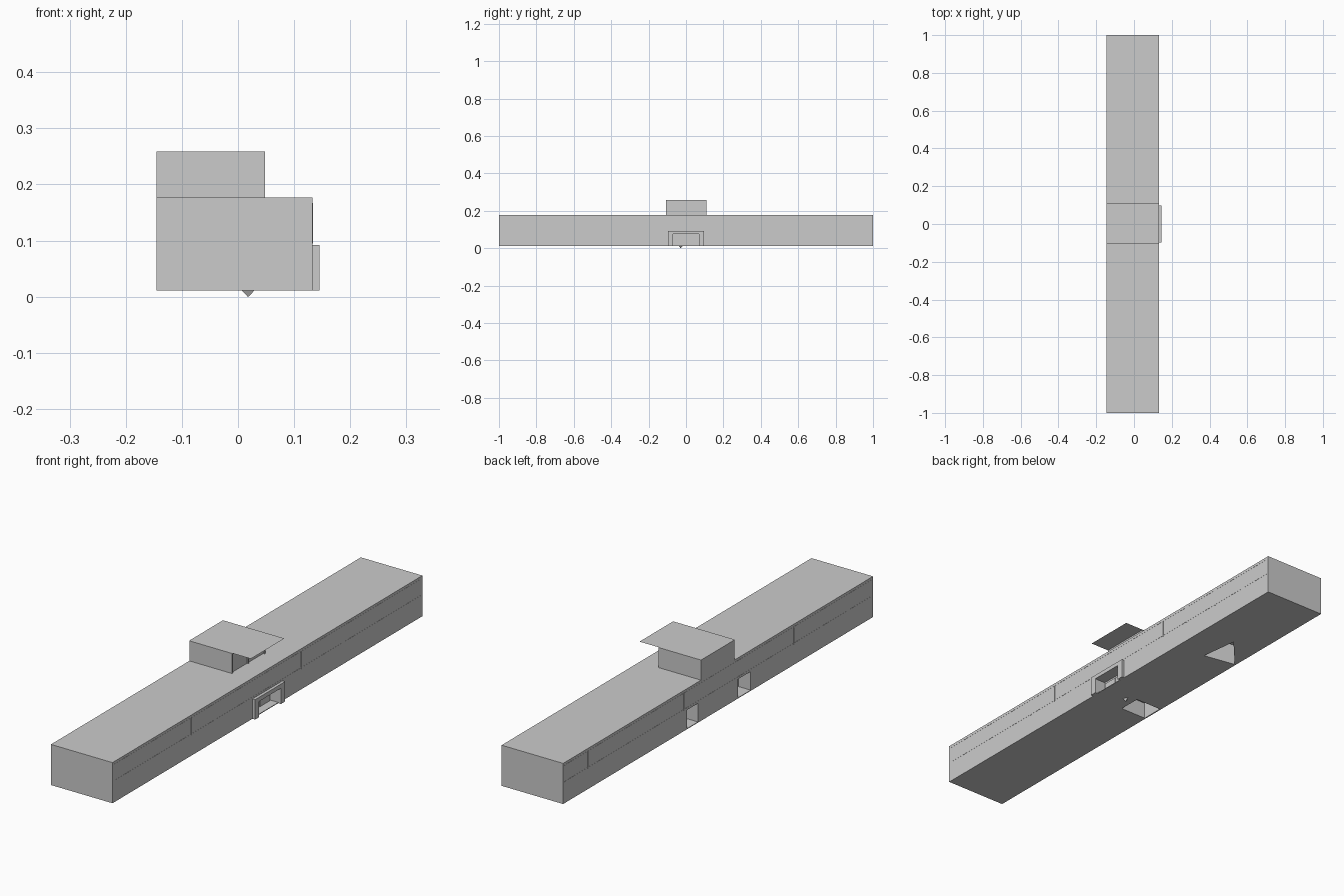
import bpy, bmesh

if "Cube" in bpy.data.objects:
    bpy.data.objects.remove(bpy.data.objects["Cube"])


def mesh_object(name, bm):
    bmesh.ops.recalc_face_normals(bm, faces=bm.faces)
    me = bpy.data.meshes.new(name)
    bm.to_mesh(me)
    bm.free()
    ob = bpy.data.objects.new(name, me)
    bpy.context.collection.objects.link(ob)
    return ob


def add_box(bm, x, y, z):
    verts = bmesh.ops.create_cube(bm, size=1)["verts"]
    for v in verts:
        for i, (a, b) in enumerate((x, y, z)):
            v.co[i] = a if v.co[i] < 0 else b


def boxes(name, *specs):
    bm = bmesh.new()
    for s in specs:
        add_box(bm, *s)
    return mesh_object(name, bm)


def prism(name, points, z0, z1):
    bm = bmesh.new()
    f = bm.faces.new([bm.verts.new((x, y, z0)) for x, y in points])
    top = bmesh.ops.extrude_face_region(bm, geom=[f])["geom"]
    bmesh.ops.translate(bm, vec=(0, 0, z1 - z0),
                        verts=[g for g in top if isinstance(g, bmesh.types.BMVert)])
    return mesh_object(name, bm)


def cut(target, cutter):
    mod = target.modifiers.new("opening", 'BOOLEAN')
    mod.operation = 'DIFFERENCE'
    mod.solver = 'EXACT'
    mod.object = cutter
    cutter.hide_render = True
    cutter.hide_set(True)


X0, X1, Z0, Z1 = -0.145, 0.133, 0.011, 0.177

# Long main block
body = boxes("main_block", ((X0, X1), (-1, 1), (Z0, Z1)))

# Front entrance recess and the two rear doorways
cut(body, boxes("entrance_cutter", ((0.095, 0.2), (-0.07, 0.07), (0.014, 0.075))))
for side, (ya, yb) in {"north": (0.13, 0.2), "south": (-0.21, -0.13)}.items():
    cut(body, boxes(f"rear_door_cutter_{side}", ((-0.2, -0.09), (ya, yb), (0.014, 0.09))))

# Openings in the underside
cut(body, boxes("stair_pit_cutter", ((-0.14, -0.02), (-0.1, -0.005), (-0.05, 0.08))))
cut(body, prism("floor_gap_cutter", [(-0.14, 0.465), (0, 0.44), (-0.02, 0.6)], -0.05, 0.1))

# Entrance surround: two jambs and a lintel
boxes("entrance_surround",
      ((X1, 0.145), (-0.097, -0.07), (Z0, 0.092)),
      ((X1, 0.145), (0.07, 0.097), (Z0, 0.092)),
      ((X1, 0.145), (-0.07, 0.07), (0.075, 0.092)))

# Double door inside the entrance
boxes("entrance_doors", *[((0.095, 0.099), (a, b), (0.014, 0.066))
                          for a, b in ((-0.064, -0.002), (0.002, 0.064))])

# Rooftop room with a glazing frame on its front
boxes("rooftop_room", ((X0, 0.042), (-0.107, 0.11), (Z1, 0.259)))
boxes("rooftop_frame",
      ((0.042, 0.048), (-0.107, -0.1), (Z1, 0.259)),
      ((0.042, 0.048), (0.103, 0.11), (Z1, 0.259)),
      ((0.042, 0.048), (-0.003, 0.003), (Z1, 0.259)),
      ((0.042, 0.048), (-0.1, 0.103), (0.253, 0.259)))

# Thin canopy sheet covering the room and the terrace
bm = bmesh.new()
bm.faces.new([bm.verts.new((x, y, 0.26)) for x, y in
              ((X0, -0.107), (X1, -0.107), (X1, 0.11), (X0, 0.11))])
mesh_object("canopy", bm)

# Small drain wedge below the floor
bm = bmesh.new()
bmesh.ops.create_cone(bm, cap_ends=True, segments=3, radius1=0.001, radius2=0.014, depth=0.012)
bmesh.ops.translate(bm, verts=bm.verts, vec=(0.018, -0.03, 0.006))
mesh_object("drain", bm)

# Fine wall seams: storey band and vertical joints on both long sides
T, W = 0.0006, 0.002
joints = (0.84, 0.67, 0.49, 0.34, 0.22)
for name, xs in (("front_seams", (X1, X1 + T)), ("rear_seams", (X0 - T, X0))):
    specs = [(xs, (s * y - W, s * y + W), (0.095, 0.165)) for y in joints for s in (-1, 1)]
    specs += [(xs, (-0.99, 0.99), (z, z + W)) for z in (0.098, 0.165)]
    boxes(name, *specs)
